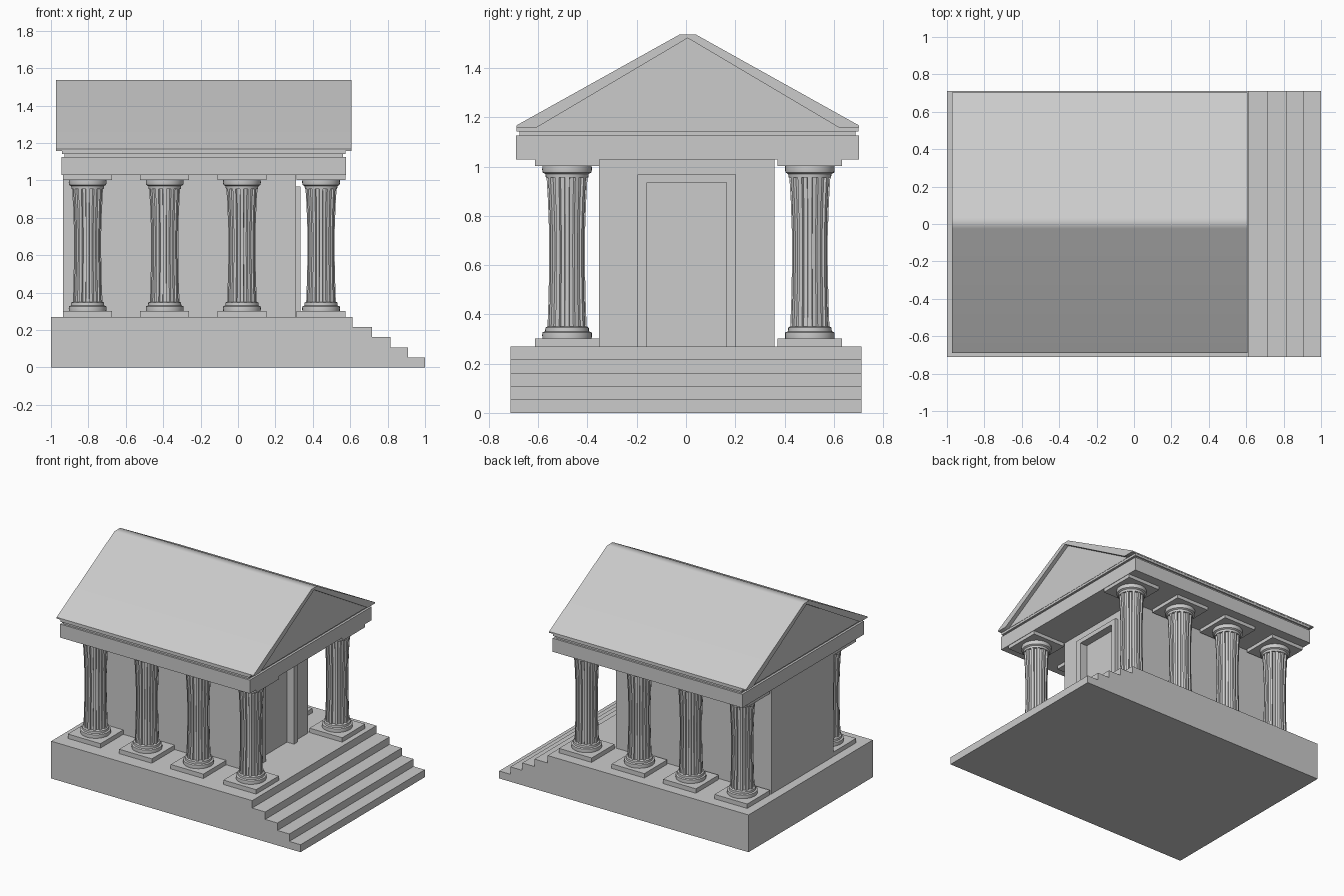
import bpy, bmesh
from math import sin, cos, pi, radians

if "Cube" in bpy.data.objects:
    bpy.data.objects.remove(bpy.data.objects["Cube"])


def make(name, verts, faces, smooth=None):
    mesh = bpy.data.meshes.new(name)
    mesh.from_pydata(verts, [], faces)
    bm = bmesh.new()
    bm.from_mesh(mesh)
    bmesh.ops.recalc_face_normals(bm, faces=bm.faces)
    bm.to_mesh(mesh)
    bm.free()
    obj = bpy.data.objects.new(name, mesh)
    bpy.context.collection.objects.link(obj)
    if smooth:
        bpy.ops.object.select_all(action='DESELECT')
        obj.select_set(True)
        bpy.context.view_layer.objects.active = obj
        bpy.ops.object.shade_smooth_by_angle(angle=radians(smooth))
    return obj


def loft(name, rings, smooth=None):
    n, m = len(rings[0]), len(rings)
    faces = [(k * n + i, k * n + (i + 1) % n, (k + 1) * n + (i + 1) % n, (k + 1) * n + i)
             for k in range(m - 1) for i in range(n)]
    faces += [tuple(range(n)), tuple(range((m - 1) * n, m * n))]
    return make(name, [v for r in rings for v in r], faces, smooth)


def prism_x(name, pts, x0, x1, smooth=None):
    return loft(name, [[(x, y, z) for y, z in pts] for x in (x0, x1)], smooth)


def box(name, x0, x1, y0, y1, z0, z1):
    return prism_x(name, [(y0, z0), (y1, z0), (y1, z1), (y0, z1)], x0, x1)


def lathe(name, cx, cy, profile, n=32):
    return loft(name, [[(cx + r * cos(2 * pi * i / n), cy + r * sin(2 * pi * i / n), z)
                        for i in range(n)] for r, z in profile], 30)


def doorway(y0, y1, z0, z1, iy0, iy1, iz):
    return [(y0, z0), (y0, z1), (y1, z1), (y1, z0), (iy1, z0), (iy1, iz), (iy0, iz), (iy0, z0)]


# stepped base
steps = [(-1, 0), (1, 0)]
edges = [1, 0.91, 0.815, 0.717, 0.612]
for i, x in enumerate(edges):
    z = 0.054 * (i + 1)
    steps.append((x, z))
    steps.append((edges[i + 1], z) if i < 4 else (-1, z))
steps.pop()
steps.append((-1, 0.27))
loft("stepped_base", [[(x, y, z) for x, z in steps] for y in (-0.712, 0.712)])

# inner hall with recessed doorway and raised door frame
box("hall", -0.936, 0.278, -0.353, 0.36, 0.27, 1.028)
prism_x("hall_front_wall", doorway(-0.353, 0.36, 0.27, 1.028, -0.158, 0.165, 0.935), 0.278, 0.31)
prism_x("door_frame", doorway(-0.196, 0.203, 0.27, 0.967, -0.158, 0.165, 0.935), 0.31, 0.334)


# columns: plinth, base rings, fluted shaft, capital, abacus
def column(x, y):
    h = 0.131
    box("column_plinth", x - h, x + h, y - h, y + h, 0.27, 0.302)
    lathe("column_base", x, y, [(0.1, 0.302), (0.101, 0.315), (0.1, 0.327), (0.089, 0.331),
                                (0.088, 0.346), (0.082, 0.35)])
    flutes, rings = 12, []
    for r, z in [(0.08, 0.348), (0.076, 0.46), (0.073, 0.6), (0.073, 0.72), (0.078, 0.86), (0.084, 0.962)]:
        ring = []
        for i in range(flutes):
            for t, d in [(0.04, 1), (0.46, 1), (0.54, 0.87), (0.96, 0.87)]:
                a = 2 * pi * (i + t - 0.25) / flutes
                ring.append((x + r * d * cos(a), y + r * d * sin(a), z))
        rings.append(ring)
    loft("fluted_shaft", rings, 25)
    lathe("column_capital", x, y, [(0.086, 0.955), (0.088, 0.97), (0.099, 0.976), (0.101, 0.988), (0.1, 1.003)])
    box("column_abacus", x - h, x + h, y - h, y + h, 1.003, 1.028)


for cx in (-0.804, -0.392, 0.021, 0.444):
    for side in (-1, 1):
        column(cx, 0.01 + side * 0.493)

# entablature and cornice bands
box("entablature", -0.944, 0.578, -0.69, 0.703, 1.028, 1.126)
box("cornice_neck", -0.928, 0.562, -0.676, 0.689, 1.126, 1.142)
box("cornice", -0.942, 0.576, -0.688, 0.701, 1.142, 1.16)

# gabled roof shell and recessed pediment
c = 0.007
roof = prism_x("roof", [(c - 0.696, 1.158), (c - 0.696, 1.167), (c - 0.032, 1.537), (c + 0.032, 1.537),
                        (c + 0.696, 1.167), (c + 0.696, 1.158), (c + 0.615, 1.158), (c, 1.522),
                        (c - 0.615, 1.158)], -0.973, 0.606, 31)
roof.modifiers.new("even_shading", 'WEIGHTED_NORMAL').keep_sharp = True
prism_x("pediment", [(c - 0.62, 1.158), (c + 0.62, 1.158), (c, 1.525)], -0.945, 0.578)
